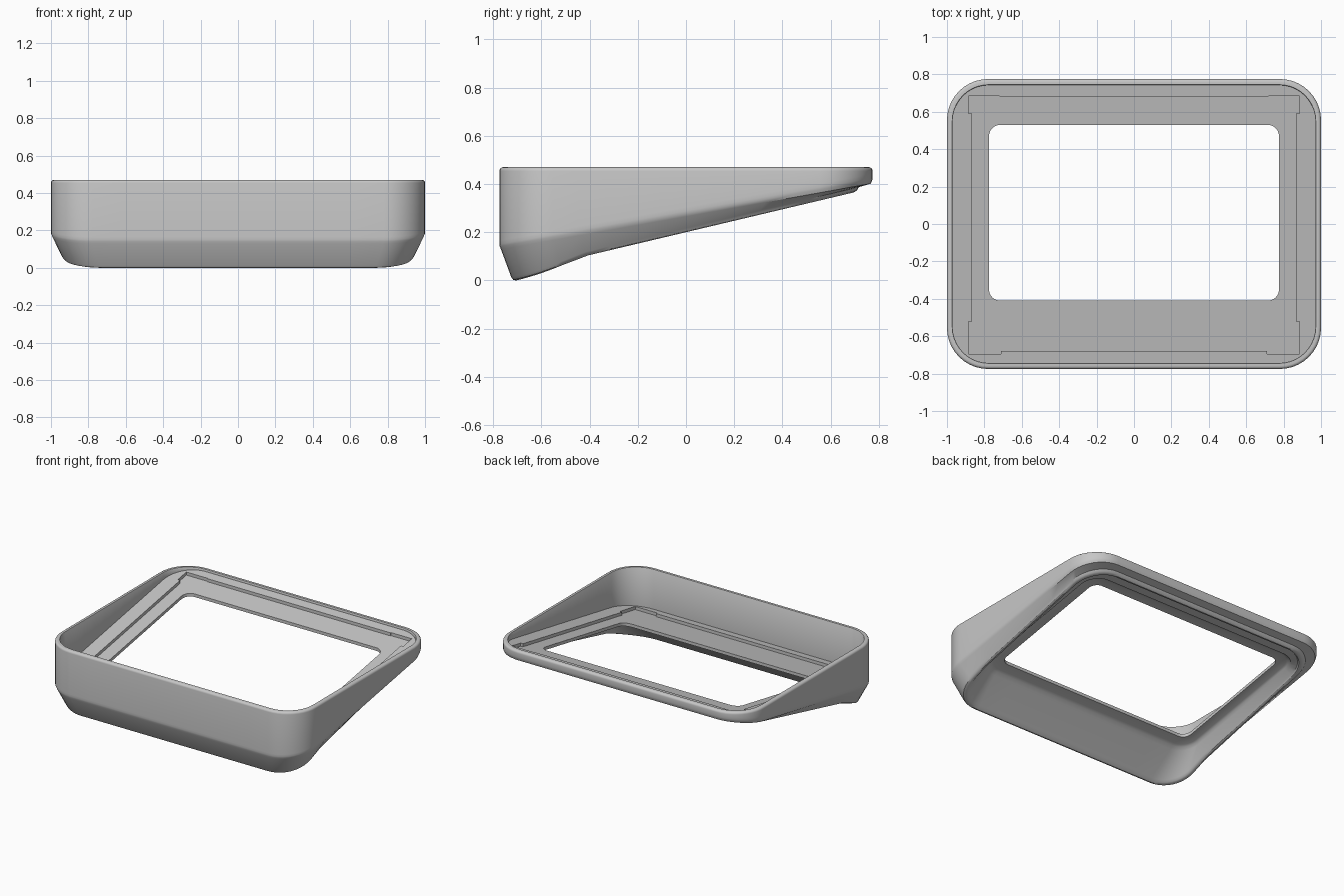
import bpy, bmesh, math

if "Cube" in bpy.data.objects:
    bpy.data.objects.remove(bpy.data.objects["Cube"])

CORNER, SIDE = 10, 10
TOP = 0.47


# Sloping surfaces, each a height that depends on y
def floor(y):
    return 0.30 + 0.18 * y


def above_floor(d):
    return lambda y: floor(y) + d


def above_crease(d):
    return lambda y: 0.283 + 0.178 * y + d


def above_rim(d):
    def height(y):
        t = min(1, max(0, (-0.43 - y) / 0.27))
        return 0.2 + 0.237 * y - 0.033 * math.sin(t * math.pi / 2) + d
    return height


def flat(z):
    return lambda y: z


def rounded_loop(half_x, front, back, radius):
    """Rounded rectangle with evenly divided straight sides."""
    arcs = []
    for i, (cx, cy) in enumerate([(half_x - radius, back - radius),
                                  (radius - half_x, back - radius),
                                  (radius - half_x, front + radius),
                                  (half_x - radius, front + radius)]):
        arcs.append([(cx + radius * math.cos(a), cy + radius * math.sin(a))
                     for a in [(i + k / CORNER) * math.pi / 2
                               for k in range(CORNER + 1)]])
    points = []
    for i, arc in enumerate(arcs):
        points += arc
        (ax, ay), (bx, by) = arc[-1], arcs[(i + 1) % 4][0]
        points += [(ax + (bx - ax) * k / SIDE, ay + (by - ay) * k / SIDE)
                   for k in range(1, SIDE)]
    return points


def add_object(name, bm):
    bmesh.ops.recalc_face_normals(bm, faces=bm.faces)
    mesh = bpy.data.meshes.new(name)
    bm.to_mesh(mesh)
    bm.free()
    obj = bpy.data.objects.new(name, mesh)
    bpy.context.collection.objects.link(obj)
    return obj


# Cross-section of the frame: thin lip at the opening, hollow underside,
# rounded rim, slanted lower wall, upright wall and inner wall
section = [
    (0.775, -0.41, 0.53, 0.06, above_floor(0.022)),
    (0.775, -0.41, 0.53, 0.06, above_floor(-0.022)),
    (0.835, -0.475, 0.59, 0.1, above_floor(-0.024)),
    (0.85, -0.495, 0.605, 0.115, above_floor(-0.03)),
    (0.862, -0.515, 0.62, 0.125, above_floor(-0.044)),
    (0.903, -0.682, 0.675, 0.18, above_rim(0.014)),
    (0.911, -0.695, 0.685, 0.19, above_rim(0.004)),
    (0.925, -0.706, 0.697, 0.2, above_rim(0)),
    (0.938, -0.717, 0.709, 0.2, above_rim(0.005)),
    (0.946, -0.725, 0.718, 0.205, above_rim(0.017)),
    (0.993, -0.768, 0.767, 0.218, above_crease(-0.018)),
    (0.998, -0.773, 0.773, 0.22, above_crease(-0.005)),
    (1, -0.775, 0.775, 0.22, above_crease(0.005)),
    (1, -0.775, 0.775, 0.22, above_crease(0.02)),
]
FILLET = 0.016
for k in range(5):
    a = k * math.pi / 8
    d = FILLET * (1 - math.cos(a))
    section.append((1 - d, d - 0.775, 0.775 - d, 0.22 - d,
                    flat(TOP - FILLET * (1 - math.sin(a)))))
section += [
    (0.972, -0.745, 0.745, 0.195, flat(TOP)),
    (0.97, -0.743, 0.743, 0.193, flat(TOP - 0.003)),
    (0.97, -0.743, 0.743, 0.193, above_floor(0.022)),
]

bm = bmesh.new()
loops = [[bm.verts.new((x, y, height(y)))
          for x, y in rounded_loop(hx, front, back, r)]
         for hx, front, back, r, height in section]
for a, b in zip(loops, loops[1:] + loops[:1]):
    for i in range(len(a)):
        j = (i + 1) % len(a)
        bm.faces.new((a[i], a[j], b[j], b[i]))
frame = add_object("bezel_frame", bm)

# Shallow panel seat with slightly wider corners, cut into the sloping floor
back_half = [(0.867, 0.59), (0.885, 0.59), (0.885, 0.685), (0.72, 0.685), (0.72, 0.681)]
front_half = [(0.71, -0.678), (0.71, -0.695), (0.885, -0.695), (0.885, -0.52), (0.867, -0.52)]
right_side = front_half + back_half
outline = right_side + [(-x, y) for x, y in reversed(right_side)]
bm = bmesh.new()
low = [bm.verts.new((x, y, floor(y))) for x, y in outline]
high = [bm.verts.new((x, y, floor(y) + 0.3)) for x, y in outline]
bm.faces.new(low)
bm.faces.new(high)
for i in range(len(outline)):
    j = (i + 1) % len(outline)
    bm.faces.new((low[i], low[j], high[j], high[i]))
cutter = add_object("seat_cutter", bm)
cutter.hide_render = True

cut = frame.modifiers.new("panel_seat", "BOOLEAN")
cut.operation = "DIFFERENCE"
cut.solver = "EXACT"
cut.object = cutter
bpy.ops.object.select_all(action="DESELECT")
frame.select_set(True)
bpy.context.view_layer.objects.active = frame
bpy.ops.object.modifier_apply(modifier=cut.name)
bpy.data.objects.remove(cutter)
bpy.ops.object.shade_smooth_by_angle(angle=math.radians(35))

# Plain grey plastic
grey = bpy.data.materials.new("grey_plastic")
grey.use_nodes = True
colour = (0.57, 0.57, 0.57, 1)
grey.diffuse_color = colour
grey.node_tree.nodes["Principled BSDF"].inputs["Base Color"].default_value = colour
frame.data.materials.clear()
frame.data.materials.append(grey)
